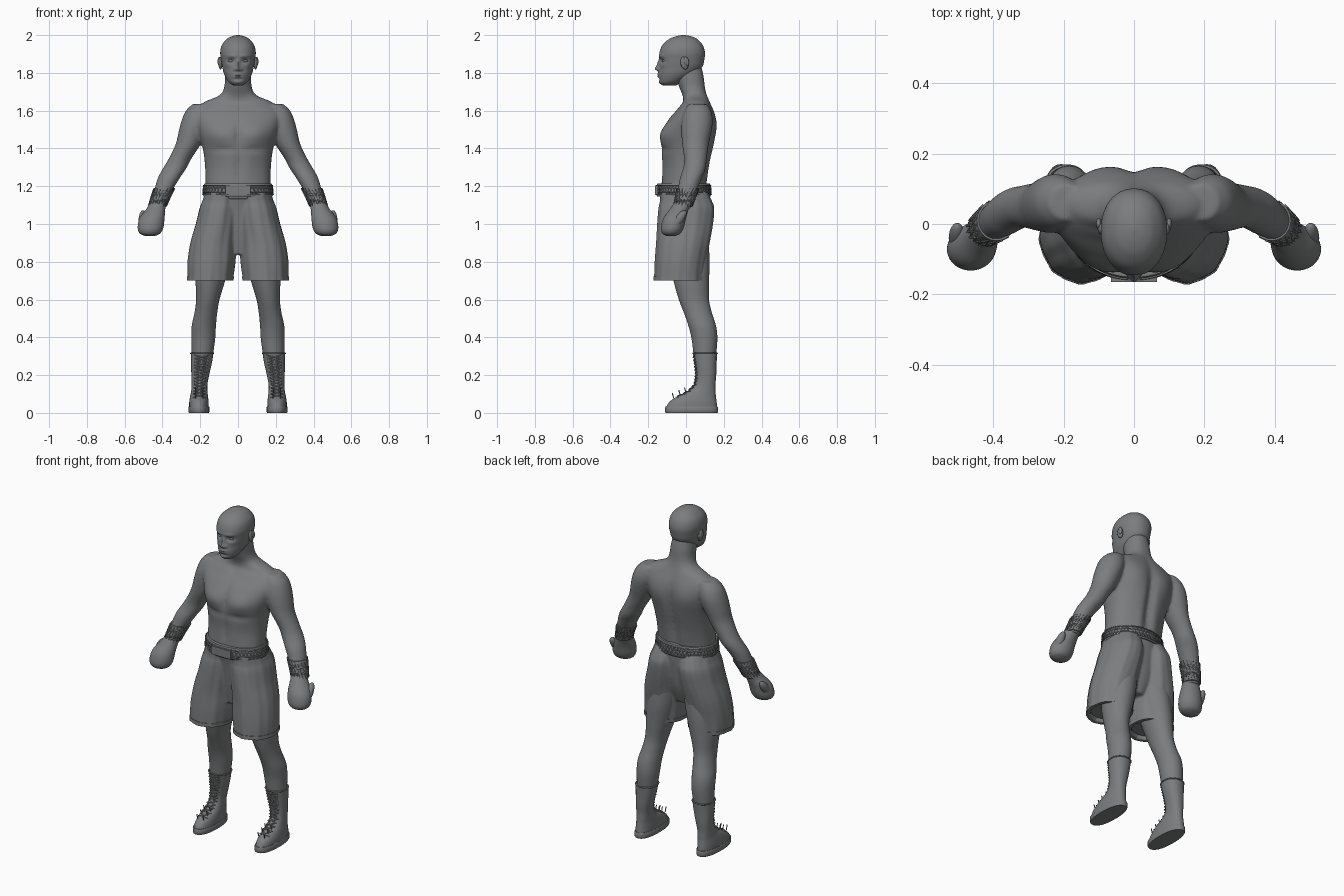
import bpy, bmesh
from math import sin, cos, pi, exp, sqrt, radians
from mathutils import Matrix, Vector

if "Cube" in bpy.data.objects:
    bpy.data.objects.remove(bpy.data.objects["Cube"], do_unlink=True)

grey = bpy.data.materials.new("plain grey")
grey.use_nodes = True
grey.diffuse_color = (0.2, 0.205, 0.21, 1)
grey.node_tree.nodes["Principled BSDF"].inputs["Base Color"].default_value = grey.diffuse_color


def spline(rings, steps):
    """Catmull-Rom blend of ring values (z, cx, cy, rx, ry)."""
    out = []
    for i in range(len(rings) - 1):
        a, b, c, d = (rings[min(max(i + k, 0), len(rings) - 1)] for k in (-1, 0, 1, 2))
        for s in range(steps):
            t = s / steps
            out.append([q + t * (r - p) / 2 + t * t * (2 * p - 5 * q + 4 * r - u) / 2
                        + t ** 3 * (3 * q - p - 3 * r + u) / 2
                        for p, q, r, u in zip(a, b, c, d)])
    return out + [list(rings[-1])]


def ring_at(rings, z):
    """Linear ring values at height z."""
    for a, b in zip(rings, rings[1:]):
        if min(a[0], b[0]) <= z <= max(a[0], b[0]):
            t = (z - a[0]) / (b[0] - a[0])
            return [p + t * (q - p) for p, q in zip(a, b)]
    return rings[-1]


def point(ring, ang, side=1, grow=0, power=2.0, folds=0):
    z, cx, cy, rx, ry = ring
    c, s = cos(ang), sin(ang)
    f = 1 + folds * (sin(9 * ang + z * 4) + 0.6 * sin(17 * ang - z * 5))
    e = 2 / power
    x = cx + (rx + grow) * f * abs(c) ** e * (1 if c > 0 else -1)
    y = cy + (ry + grow) * f * abs(s) ** e * (1 if s > 0 else -1)
    return Vector((side * x, y, z))


def loft(bm, rings, steps=5, segs=40, side=1, **shape):
    rows = [[bm.verts.new(point(r, 2 * pi * k / segs, side, **shape)) for k in range(segs)]
            for r in (spline(rings, steps) if steps else rings)]
    for a, b in zip(rows, rows[1:]):
        for k in range(segs):
            n = (k + 1) % segs
            bm.faces.new((a[k], a[n], b[n], b[k]))
    bm.faces.new(rows[0])
    bm.faces.new(rows[-1])
    return [v for row in rows for v in row]


def blob(bm, centre, radii, tilt=0, side=1):
    m = (Matrix.Translation((side * centre[0], centre[1], centre[2]))
         @ Matrix.Rotation(tilt, 4, "X") @ Matrix.Diagonal((*radii, 1)))
    bmesh.ops.create_uvsphere(bm, u_segments=24, v_segments=16, radius=1, matrix=m)


def sculpt(verts, facing, middle, marks):
    """Raise or sink soft mirrored marks: x, z, width, height, amount."""
    for v in verts:
        w = min(1, max(0, (v.co.y - middle) * facing / 0.06))
        v.co.y += facing * w * sum(
            m * exp(-((abs(v.co.x) - x) / sx) ** 2 - ((v.co.z - z) / sz) ** 2)
            for x, z, sx, sz, m in marks)


def finish(name, bm, mirror=False, voxel=0, relax=5):
    bmesh.ops.recalc_face_normals(bm, faces=bm.faces)
    me = bpy.data.meshes.new(name)
    bm.to_mesh(me)
    bm.free()
    me.shade_smooth()
    me.set_sharp_from_angle(angle=radians(50))
    me.materials.append(grey)
    ob = bpy.data.objects.new(name, me)
    bpy.context.collection.objects.link(ob)
    if mirror:
        ob.modifiers.new("mirror", "MIRROR").use_mirror_merge = False
    if voxel:
        r = ob.modifiers.new("blend", "REMESH")
        r.mode, r.voxel_size, r.use_smooth_shade = "VOXEL", voxel, True
        s = ob.modifiers.new("relax", "SMOOTH")
        s.factor, s.iterations = 0.5, relax


def cord(name, paths, radius, cyclic=False, mirror=False):
    cu = bpy.data.curves.new(name, "CURVE")
    cu.dimensions, cu.bevel_depth, cu.bevel_resolution = "3D", radius, 1
    for path in paths:
        sp = cu.splines.new("POLY")
        sp.points.add(len(path) - 1)
        for p, co in zip(sp.points, path):
            p.co = (*co, 1)
        sp.use_cyclic_u = cyclic
    cu.materials.append(grey)
    ob = bpy.data.objects.new(name, cu)
    bpy.context.collection.objects.link(ob)
    if mirror:
        ob.modifiers.new("mirror", "MIRROR").use_mirror_merge = False


def weave(rings, low, high, waves, grow):
    """Two opposed zigzags running round a part."""
    paths = []
    for flip in (1, -1):
        path = []
        for k in range(waves * 4):
            z = (low + high) / 2 + flip * (high - low) / 2 * sin(k * pi / 2)
            path.append(point(ring_at(rings, z), k * pi / (waves * 2), 1, grow))
        paths.append(path)
    return paths


# Torso, neck and arms blended into one skin
torso = [(1.13, 0, -.012, .168, .12), (1.2, 0, -.012, .172, .118), (1.3, 0, 0, .174, .121),
         (1.4, 0, .008, .186, .138), (1.48, 0, .016, .21, .142), (1.55, 0, .032, .232, .126),
         (1.6, 0, .047, .228, .1), (1.645, 0, .055, .18, .073), (1.68, 0, .048, .1, .066),
         (1.72, 0, .034, .074, .068), (1.78, 0, .02, .068, .074), (1.84, 0, .01, .06, .07)]
arm = [(1.635, .19, .062, .05, .05), (1.6, .208, .062, .068, .07), (1.55, .222, .06, .076, .082),
       (1.49, .24, .055, .074, .08), (1.42, .265, .05, .066, .07), (1.34, .31, .05, .06, .06),
       (1.29, .338, .043, .062, .06), (1.24, .368, .025, .058, .058), (1.16, .403, .002, .046, .05),
       (1.08, .432, -.02, .042, .043)]
bm = bmesh.new()
skin = loft(bm, torso, 6, 72, power=2.2)
sculpt(skin, -1, 0, [(.095, 1.475, .07, .055, .018), (0, 1.47, .016, .08, -.012),
                     (.08, 1.395, .07, .014, -.008), (0, 1.29, .012, .09, -.006),
                     (.05, 1.3, .04, .08, .006), (0, 1.63, .025, .02, -.012),
                     (.1, 1.625, .07, .012, .008)])
sculpt(skin, 1, 0, [(0, 1.4, .028, .2, -.022), (.1, 1.52, .06, .07, .01),
                    (.05, 1.25, .03, .09, .006)])
for side in (1, -1):
    loft(bm, arm, side=side)
finish("upper_body", bm, voxel=.008, relax=6)

# Head with modelled face
head = [(1.733, 0, -.088, .025, .035), (1.752, 0, -.08, .05, .058), (1.79, 0, -.05, .072, .093),
        (1.83, 0, -.028, .083, .113), (1.87, 0, -.022, .09, .119), (1.91, 0, -.02, .094, .12),
        (1.95, 0, -.018, .084, .105), (1.98, 0, -.015, .058, .073), (1.994, 0, -.013, .032, .04),
        (2, 0, -.013, .006, .008)]
bm = bmesh.new()
face = loft(bm, head, 9, 128, power=2.15)
sculpt(face, -1, -.05, [(.036, 1.864, .018, .012, -.013), (0, 1.822, .014, .013, .02),
                        (0, 1.845, .009, .022, .012), (.018, 1.818, .008, .008, .007),
                        (.035, 1.889, .03, .009, .005), (0, 1.786, .028, .013, .011),
                        (0, 1.786, .026, .003, -.006), (0, 1.766, .02, .005, -.004),
                        (0, 1.75, .024, .012, .006), (.055, 1.84, .018, .015, .004)])
finish("head", bm)
bm = bmesh.new()
blob(bm, (.036, -.113, 1.863), (.017, .013, .009))
finish("eyes", bm, mirror=True)
bm = bmesh.new()
blob(bm, (.093, -.008, 1.852), (.011, .021, .034), .2)
blob(bm, (.1, .002, 1.86), (.008, .014, .024), .2)
finish("ears", bm, mirror=True)

# Gloves and laced wrist wraps
glove = [(1.12, .42, -.012, .043, .046), (1.08, .435, -.035, .05, .05), (1.03, .455, -.06, .066, .06),
         (.98, .463, -.072, .068, .06), (.95, .466, -.077, .054, .048), (.936, .466, -.08, .025, .022)]
bm = bmesh.new()
loft(bm, glove)
blob(bm, (.502, -.04, 1.02), (.024, .024, .064), -.65)
finish("gloves", bm, mirror=True)
bm = bmesh.new()
wrap = [ring_at(arm, z) for z in (1.19, 1.16, 1.12, 1.09)]
loft(bm, wrap, 2, grow=.005)
finish("wrist_wraps", bm, mirror=True)
cord("wrist_lacing", weave(arm, 1.095, 1.185, 9, .006) + weave(arm, 1.12, 1.165, 9, .006),
     .003, True, True)

# Shorts: pelvis and two hollow, creased legs
short_leg = [(1.17, .082, -.012, .092, .125), (1.12, .09, 0, .1, .138), (1.08, .097, .002, .108, .148),
             (1, .11, -.004, .114, .148), (.9, .13, -.015, .122, .142), (.8, .14, -.028, .126, .136),
             (.7, .147, -.034, .119, .133)]
lining = [(.7, .147, -.034, .099, .113), (.84, .137, -.02, .095, .105)]
bm = bmesh.new()
loft(bm, [(1.2, 0, -.012, .174, .132), (1.1, 0, 0, .17, .12), (.95, 0, 0, .13, .1),
          (.84, 0, -.01, .06, .07)])
for side in (1, -1):
    loft(bm, spline(short_leg, 5) + lining, 0, 96, side, folds=.012)
finish("shorts", bm, voxel=.007, relax=4)
bm = bmesh.new()
edge = [ring_at(short_leg, z) for z in (.722, .715, .705, .698)]
inner = [[r[0], r[1], r[2], r[3] - .015, r[4] - .015] for r in reversed(edge)]
loft(bm, edge + inner, 0, 96, grow=.003, folds=.012)
finish("shorts_hem", bm, mirror=True)

# Waistband with cords and front plate
belt = [(1.215, 0, -.013, .177, .138), (1.205, 0, -.013, .182, .143), (1.155, 0, -.012, .186, .145),
        (1.145, 0, -.012, .182, .141)]
bm = bmesh.new()
loft(bm, belt, 0, 72)
finish("waistband", bm)
cord("waistband_cords", [[point(ring_at(belt, z), k * pi / 36, 1, .001) for k in range(72)]
                         for z in (1.155, 1.17, 1.19, 1.205)], .003, True)
cord("waistband_weave", weave(belt, 1.16, 1.2, 26, .001), .002, True)
bm = bmesh.new()
bmesh.ops.create_cube(bm, size=1, matrix=Matrix.Translation((0, -.156, 1.18))
                      @ Matrix.Diagonal((.13, .016, .05, 1)))
finish("belt_plate", bm)

# Legs
bm = bmesh.new()
loft(bm, [(.9, .115, .01, .095, .11), (.8, .13, .02, .088, .105), (.7, .146, .028, .078, .094),
          (.6, .16, .042, .062, .08), (.53, .17, .063, .06, .074), (.46, .181, .086, .064, .073),
          (.39, .184, .098, .063, .068), (.29, .19, .1, .055, .058)])
finish("legs", bm, mirror=True)

# Boots with sole, cuff and lacing
boot = [(.315, .19, .101, .06, .064), (.26, .194, .104, .055, .058), (.2, .2, .106, .047, .054),
        (.15, .204, .1, .042, .056), (.115, .205, .083, .043, .074), (.09, .206, .058, .047, .1),
        (.06, .207, .038, .051, .124), (.03, .207, .03, .052, .135)]
bm = bmesh.new()
loft(bm, boot, power=2.2)
finish("boots", bm, mirror=True)
bm = bmesh.new()
loft(bm, [(z, .207, .03, .053 + g, .137 + g) for z, g in ((0, 0), (.006, .003), (.028, .003), (.034, 0))],
     0, 48, power=2.3)
finish("boot_soles", bm, mirror=True)
cord("boot_cuffs", [[point(boot[0], k * pi / 20, 1, 0, 2.2) for k in range(40)]], .004, True, True)
laces = []
for i in range(13):
    z = .305 - i * .017
    for across in (1, -1):
        laces.append([point(ring_at(boot, z - .02 * t), -pi / 2 + across * (t - .5) * 1.3, 1, .002, 2.2)
                      for t in (0, .25, .5, .75, 1)])
cord("boot_laces", laces, .0035, mirror=True)
cord("lace_tips", [[(.205 + dx, y, z), (.205 + dx, y - .008, z + .028)] for dx in (-.02, .02)
                   for y, z in ((-.065, .078), (-.03, .092), (.0, .106))], .003, mirror=True)
